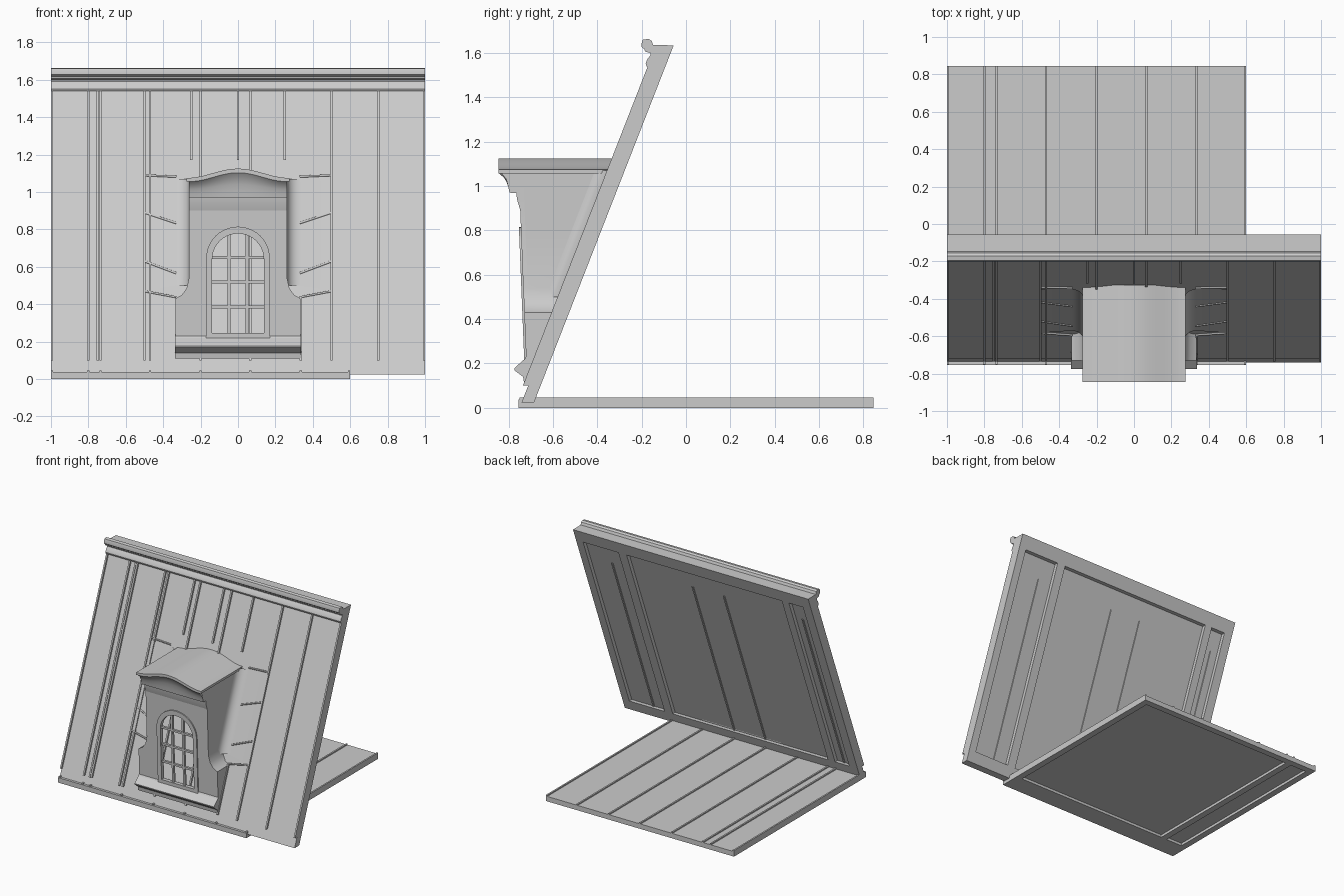
import bpy, bmesh, math

if "Cube" in bpy.data.objects:
    bpy.data.objects.remove(bpy.data.objects["Cube"])


def finish(name, bm, smooth=False):
    bmesh.ops.recalc_face_normals(bm, faces=bm.faces)
    me = bpy.data.meshes.new(name)
    bm.to_mesh(me)
    bm.free()
    ob = bpy.data.objects.new(name, me)
    bpy.context.collection.objects.link(ob)
    if smooth:
        bpy.context.view_layer.objects.active = ob
        ob.select_set(True)
        bpy.ops.object.shade_smooth_by_angle(angle=math.radians(35))
        ob.select_set(False)
    return ob


def prism(bm, pts, a, b, axis='x'):
    """Extrude a (y,z) profile along x, or an (x,z) profile along y."""
    put = (lambda p, t: (t, p[0], p[1])) if axis == 'x' else (lambda p, t: (p[0], t, p[1]))
    lo = [bm.verts.new(put(p, a)) for p in pts]
    hi = [bm.verts.new(put(p, b)) for p in pts]
    bm.faces.new(lo)
    bm.faces.new(hi)
    n = len(pts)
    for i in range(n):
        j = (i + 1) % n
        bm.faces.new((lo[i], lo[j], hi[j], hi[i]))


def prisms(name, items, axis='x', smooth=False):
    bm = bmesh.new()
    for pts, a, b in items:
        prism(bm, pts, a, b, axis)
    return finish(name, bm, smooth)


def sheet(name, rows, mirror=False):
    bm = bmesh.new()
    for s in ((1, -1) if mirror else (1,)):
        g = [[bm.verts.new((s * x, y, z)) for x, y, z in r] for r in rows]
        for r0, r1 in zip(g, g[1:]):
            for i in range(len(r0) - 1):
                bm.faces.new((r0[i], r0[i + 1], r1[i + 1], r1[i]))
    return finish(name, bm, True)


def roof_y(z, off=0.065):
    return -0.685 + 0.391 * (z - 0.025) - off


def slope(x0, x1, z0, z1, o0, o1):
    """Bar lying in the sloping roof, between two depths."""
    return ([(roof_y(z0, o0), z0), (roof_y(z0, o1), z0),
             (roof_y(z1, o1), z1), (roof_y(z1, o0), z1)], x0, x1)


def flat(x0, x1, y0, y1, z0, z1):
    return ([(y0, z0), (y1, z0), (y1, z1), (y0, z1)], x0, x1)


# ---- floor panel: sheet, rim, seams
seams2 = (-0.8, -0.735, -0.47, -0.2, 0.065, 0.335)
prisms("floor_sheet", [flat(-1, 0.6, -0.755, 0.845, 0.02, 0.038)])
prisms("floor_rim", [flat(-1, -0.95, -0.755, 0.845, 0, 0.037), flat(0.55, 0.6, -0.755, 0.845, 0, 0.037),
                     flat(-0.81, -0.76, -0.6, 0.8, 0, 0.03), flat(-0.95, 0.55, -0.755, -0.6, 0, 0.037),
                     flat(-0.95, 0.55, 0.795, 0.845, 0, 0.037)])
prisms("floor_seams", [flat(x - 0.006, x + 0.006, -0.75, 0.845, 0.03, 0.047)
                       for x in seams2 + (-0.994, 0.594)])

# ---- sloping roof: sheet, back frame, bottom fascia, standing seams
prisms("roof_sheet", [slope(-1, 1, 0.1, 1.62, 0.03, 0.065)])
prisms("roof_back_frame", [slope(a, b, 0.025, 1.635, 0, 0.04) for a, b in
                           ((-1, -0.93), (-0.81, -0.75), (0.57, 0.64), (0.94, 1))]
       + [slope(-1, 1, 1.54, 1.635, 0, 0.06)])
prisms("roof_bottom_fascia", [slope(-1, 1, 0.025, 0.105, 0, 0.056)])
ribs = [(x, 0.1, 1.545) for x in (-0.994, -0.75, -0.5, 0.5, 0.75, 0.994, -0.8, -0.735, -0.47, -0.2, 0.065)]
ribs += [(x, 1.17, 1.545) for x in (-0.25, 0, 0.25)] + [(0.335, 0.1, 0.44)]
prisms("roof_seams", [slope(x - 0.006, x + 0.006, a, b, 0.06, 0.08) for x, a, b in ribs])
prisms("roof_back_seams", [slope(x - 0.006, x + 0.006, 0.1, 1.4, 0.022, 0.035)
                           for x in (-0.2, 0.065, -0.87, 0.75)])

# ---- ridge moulding along the top
ridge = [(-0.075, 1.635), (-0.148, 1.636), (-0.155, 1.655), (-0.17, 1.664), (-0.195, 1.66), (-0.2, 1.645),
         (-0.2, 1.627), (-0.188, 1.618), (-0.185, 1.607), (-0.16, 1.6), (-0.16, 1.59), (-0.176, 1.57),
         (-0.182, 1.552), (-0.178, 1.54), (-0.15, 1.54)]
prisms("ridge_moulding", [(ridge, -1, 1)], smooth=True)


# ---- dormer front wall with arched opening
def front_y(z):
    return -0.712 - 0.04 * z


def arch(r, z0, zc, n=20):
    return [(-r, z0), (r, z0)] + [(r * math.cos(math.pi * i / n), zc + r * math.sin(math.pi * i / n))
                                  for i in range(n + 1)]


def plate(name, loops, thick, shift):
    cu = bpy.data.curves.new(name + "_outline", 'CURVE')
    cu.dimensions = '2D'
    cu.fill_mode = 'BOTH'
    cu.extrude = thick / 2
    for pts in loops:
        sp = cu.splines.new('POLY')
        sp.points.add(len(pts) - 1)
        for p, (x, z) in zip(sp.points, pts):
            p.co = (x, z, 0, 1)
        sp.use_cyclic_u = True
    tmp = bpy.data.objects.new(name + "_tmp", cu)
    bpy.context.collection.objects.link(tmp)
    bpy.context.view_layer.update()
    bm = bmesh.new()
    bm.from_mesh(tmp.evaluated_get(bpy.context.evaluated_depsgraph_get()).to_mesh())
    bpy.data.objects.remove(tmp)
    bmesh.ops.remove_doubles(bm, verts=bm.verts, dist=1e-5)
    for v in bm.verts:
        x, z, d = v.co
        v.co = (x, front_y(z) + shift + d, z)
    return finish(name, bm, True)


side = [(0.335, 0.12), (0.335, 0.43), (0.3, 0.45), (0.275, 0.485), (0.262, 0.54), (0.262, 1.0)]
wall = side + [(-x, z) for x, z in reversed(side)]
plate("dormer_front", [wall, arch(0.15, 0.235, 0.64)], 0.02, 0.01)
plate("window_surround", [arch(0.17, 0.19, 0.645), arch(0.138, 0.245, 0.64)], 0.03, 0.006)


# ---- window bars
def bar(x0, x1, z0, z1):
    return ([(front_y(z) + d, z) for z, d in ((z0, 0), (z1, 0), (z1, 0.018), (z0, 0.018))], x0, x1)


bars = [bar(x - 0.008, x + 0.008, 0.24, 0.775) for x in (-0.047, 0.047)]
bars += [bar(-0.142, 0.142, z - 0.008, z + 0.008) for z in (0.385, 0.52, 0.65)]
prisms("window_bars", bars)

# ---- window sill
prisms("window_sill", [([(-0.715, 0.24), (-0.728, 0.22), (-0.775, 0.178), (-0.772, 0.168), (-0.735, 0.14),
                         (-0.73, 0.11), (-0.68, 0.11), (-0.68, 0.2)], -0.337, 0.337)])

# ---- dormer cheeks, flaring into the roof flashing
outline = [(0.335, 0.1, -0.715), (0.335, 0.43, -0.729), (0.3, 0.45, -0.73), (0.275, 0.485, -0.731),
           (0.262, 0.54, -0.734), (0.262, 0.8, -0.744), (0.262, 0.9, -0.748), (0.262, 0.969, -0.758),
           (0.262, 0.97, -0.795), (0.262, 1.03, -0.81), (0.262, 1.07, -0.842)]
sheet("dormer_cheeks", [[(x, yf, z), (x, roof_y(z) + 0.01, z)] for x, z, yf in outline], True)
rows = []
for i in range(13):
    z = 0.5 + 0.57 * i / 12
    r = 0.07
    row = []
    for k in range(7):
        a = math.pi / 2 * k / 6
        x, d = 0.263 + r * (1 - math.cos(a)), r * (1 - math.sin(a))
        row.append((x, roof_y(z) - 0.006 - d * 0.9, z))
    drop = 0.03 * (1 - i / 12)
    row.append((0.497, roof_y(z - drop) - 0.006, z - drop))
    rows.append(row)
sheet("cheek_flashing", rows, True)

# ---- flashing seams across the roof
for s, side_name in ((1, "right"), (-1, "left")):
    cu = bpy.data.curves.new("flashing_seams_" + side_name, 'CURVE')
    cu.dimensions = '3D'
    cu.bevel_depth = 0.006
    cu.bevel_resolution = 1
    for za, zb in ((1.08, 1.09), (0.82, 0.89), (0.55, 0.63), (0.43, 0.47)):
        sp = cu.splines.new('POLY')
        sp.points.add(1)
        for p, x, z in zip(sp.points, (0.33, 0.5), ((za + (zb - za) * 0.2), zb)):
            p.co = (s * x, roof_y(z) - 0.006, z, 1)
    bpy.context.collection.objects.link(bpy.data.objects.new(cu.name, cu))


# ---- dormer cornice and curved roof
def crown(x):
    return 1.075 + 0.025 * (1 + math.cos(math.pi * x / 0.275))


xs = [-0.275 + 0.55 * i / 24 for i in range(25)]
cove = [(-0.74, 0), (-0.795, 0), (-0.8, 0.25), (-0.808, 0.5), (-0.82, 0.75), (-0.842, 0.95), (-0.842, 1)]
sheet("dormer_cornice", [[(x * 0.953, y, 0.97 + t * (crown(x) - 0.015 - 0.97)) for y, t in cove] for x in xs])
top = [(x, crown(x)) for x in xs] + [(x, crown(x) - 0.018) for x in reversed(xs)]
prisms("dormer_roof", [(top, -0.845, -0.325)], axis='y', smooth=True)
prisms("dormer_frieze", [([(-0.74, 0.9), (-0.75, 0.9), (-0.762, 0.94), (-0.766, 0.972), (-0.74, 0.972)],
                          -0.262, 0.262)], smooth=True)
